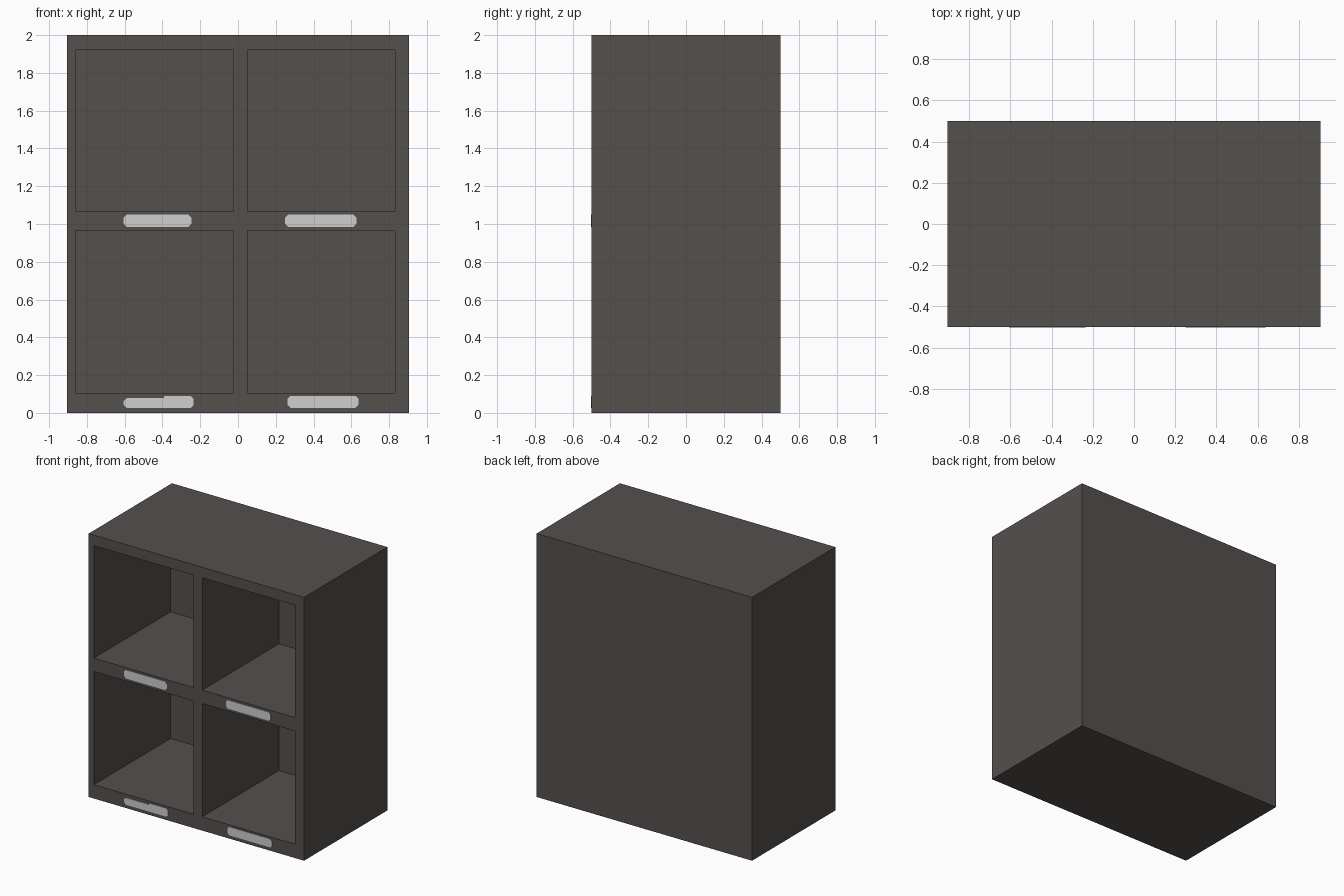
import bpy
import bmesh
from mathutils import Vector

cube = bpy.data.objects.get("Cube")
if cube:
    bpy.data.objects.remove(cube, do_unlink=True)


def make_material(name, color):
    mat = bpy.data.materials.new(name)
    mat.use_nodes = True
    mat.diffuse_color = color
    mat.node_tree.nodes["Principled BSDF"].inputs["Base Color"].default_value = color
    return mat


def add_object(name, bm, mat):
    bmesh.ops.recalc_face_normals(bm, faces=bm.faces)
    mesh = bpy.data.meshes.new(name)
    bm.to_mesh(mesh)
    bm.free()
    mesh.materials.append(mat)
    obj = bpy.data.objects.new(name, mesh)
    bpy.context.collection.objects.link(obj)
    return obj


charcoal = make_material("charcoal", (0.089, 0.080, 0.076, 1))
pale_grey = make_material("pale grey", (0.62, 0.62, 0.62, 1))

WIDTH, DEPTH, HEIGHT = 1.81, 1.0, 2.0
FRONT = -DEPTH / 2
RECESS = 0.92
COLUMNS = [(-0.86, -0.025), (0.05, 0.83)]
ROWS = [(0.105, 0.965), (1.067, 1.92)]

# Cabinet: a box whose front is divided into a frame and four openings
bm = bmesh.new()
bmesh.ops.create_cube(bm, size=1)
bmesh.ops.scale(bm, vec=(WIDTH, DEPTH, HEIGHT), verts=bm.verts)
bmesh.ops.translate(bm, vec=(0, 0, HEIGHT / 2), verts=bm.verts)


def front_faces():
    bm.normal_update()
    return [f for f in bm.faces if f.normal.y < -0.9]


cuts = [((x, 0, 0), (1, 0, 0)) for span in COLUMNS for x in span]
cuts += [((0, 0, z), (0, 0, 1)) for span in ROWS for z in span]
for point, normal in cuts:
    faces = front_faces()
    edges = {e for f in faces for e in f.edges}
    verts = {v for f in faces for v in f.verts}
    bmesh.ops.bisect_plane(bm, geom=[*verts, *edges, *faces],
                           plane_co=point, plane_no=normal)

# Cubbyholes: push each opening back into the box
for face in front_faces():
    c = face.calc_center_median()
    if any(a < c.x < b for a, b in COLUMNS) and any(a < c.z < b for a, b in ROWS):
        new = bmesh.ops.extrude_discrete_faces(bm, faces=[face])["faces"][0]
        bmesh.ops.translate(bm, vec=(0, RECESS, 0), verts=new.verts)
add_object("cabinet", bm, charcoal)


# Label plates: thin strips with clipped corners under each opening
def add_label(name, x0, x1, z0, z1, step=0):
    c = 0.016
    outline = [(x0 + c, z0), (x1 - c, z0), (x1, z0 + c), (x1, z1 - c), (x1 - c, z1)]
    top = z1 - step
    if step:
        mid = (x0 + x1) / 2 + 0.03
        outline += [(mid, z1), (mid, top)]
    outline += [(x0 + c, top), (x0, top - c), (x0, z0 + c)]
    bm = bmesh.new()
    face = bm.faces.new([bm.verts.new((x, FRONT, z)) for x, z in outline])
    out = bmesh.ops.extrude_face_region(bm, geom=[face])["geom"]
    moved = [v for v in out if isinstance(v, bmesh.types.BMVert)]
    bmesh.ops.translate(bm, vec=Vector((0, -0.003, 0)), verts=moved)
    add_object(name, bm, pale_grey)


add_label("upper_right_label", -0.606, -0.246, 0.985, 1.05)
add_label("upper_left_label", 0.25, 0.627, 0.985, 1.05)
add_label("lower_right_label", -0.606, -0.235, 0.026, 0.09, step=0.011)
add_label("lower_left_label", 0.262, 0.638, 0.026, 0.09)
